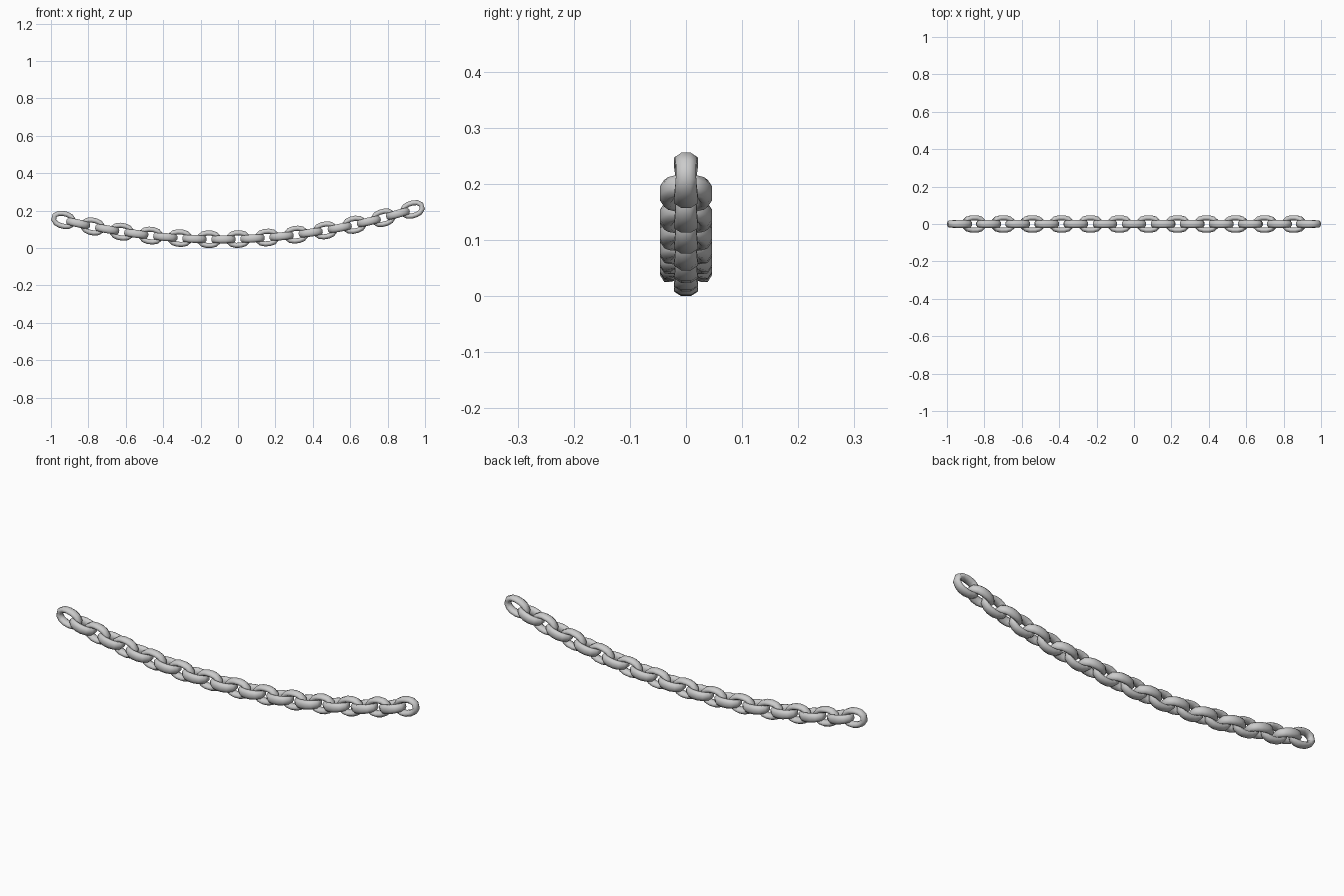
import bpy, bmesh, math
from mathutils import Matrix, Vector

if "Cube" in bpy.data.objects:
    bpy.data.objects.remove(bpy.data.objects["Cube"])

# Link centreline (one quadrant: along, across), mirrored into a 12-point loop
QUAD = [(0.052, 0.012), (0.035, 0.027), (0.013, 0.033)]
LOOP = (QUAD + [(-x, w) for x, w in reversed(QUAD)]
        + [(-x, -w) for x, w in QUAD] + [(x, -w) for x, w in reversed(QUAD)])
SIDES = 8          # sides of the wire section
COUNT = 25         # number of links
PITCH = 0.0777     # spacing along x
SAG, LOW = 0.15, -0.10


def link_mesh():
    bm = bmesh.new()
    n = len(LOOP)
    rings = []
    for i, (x, w) in enumerate(LOOP):
        p = Vector((x, 0, w))
        a, b = Vector(LOOP[i - 1]), Vector(LOOP[(i + 1) % n])
        t = (b - a).normalized()
        out = Vector((t.y, 0, -t.x))
        if out.dot(p) < 0:
            out = -out
        # wire is thicker in the middle of the link than at its ends
        thick = 0.019 + 0.004 * (1 - abs(x) / 0.052)
        ring = []
        for k in range(SIDES):
            ang = 2 * math.pi * (k + 0.5) / SIDES
            co = p + out * (0.0148 * math.cos(ang)) + Vector((0, thick * 1.04 * math.sin(ang), 0))
            ring.append(bm.verts.new(co))
        rings.append(ring)
    for i in range(n):
        r0, r1 = rings[i], rings[(i + 1) % n]
        for k in range(SIDES):
            j = (k + 1) % SIDES
            bm.faces.new((r0[k], r0[j], r1[j], r1[k]))
    bmesh.ops.recalc_face_normals(bm, faces=bm.faces)
    for f in bm.faces:
        f.smooth = True
    me = bpy.data.meshes.new("chain_link")
    bm.to_mesh(me)
    bm.free()
    return me


# Hang the links along the sagging curve, alternating upright and flat
mesh = link_mesh()
links = []
for i in range(COUNT):
    x = (i - (COUNT - 1) / 2) * PITCH
    z = 0.047 + SAG * (x - LOW) ** 2
    slope = math.atan(2 * SAG * (x - LOW))
    kind = "upright_link" if i % 2 == 0 else "flat_link"
    ob = bpy.data.objects.new(kind, mesh)
    bpy.context.collection.objects.link(ob)
    roll = 0 if i % 2 == 0 else math.pi / 2
    ob.matrix_world = (Matrix.Translation((x, 0, z)) @ Matrix.Rotation(-slope, 4, 'Y')
                       @ Matrix.Rotation(roll, 4, 'X'))
    links.append(ob)

# Centre on x and rest on the ground
pts = [o.matrix_world @ v.co for o in links for v in mesh.vertices]
mid = (min(p.x for p in pts) + max(p.x for p in pts)) / 2
low = min(p.z for p in pts)
for o in links:
    o.matrix_world = Matrix.Translation((-mid, 0, -low)) @ o.matrix_world
